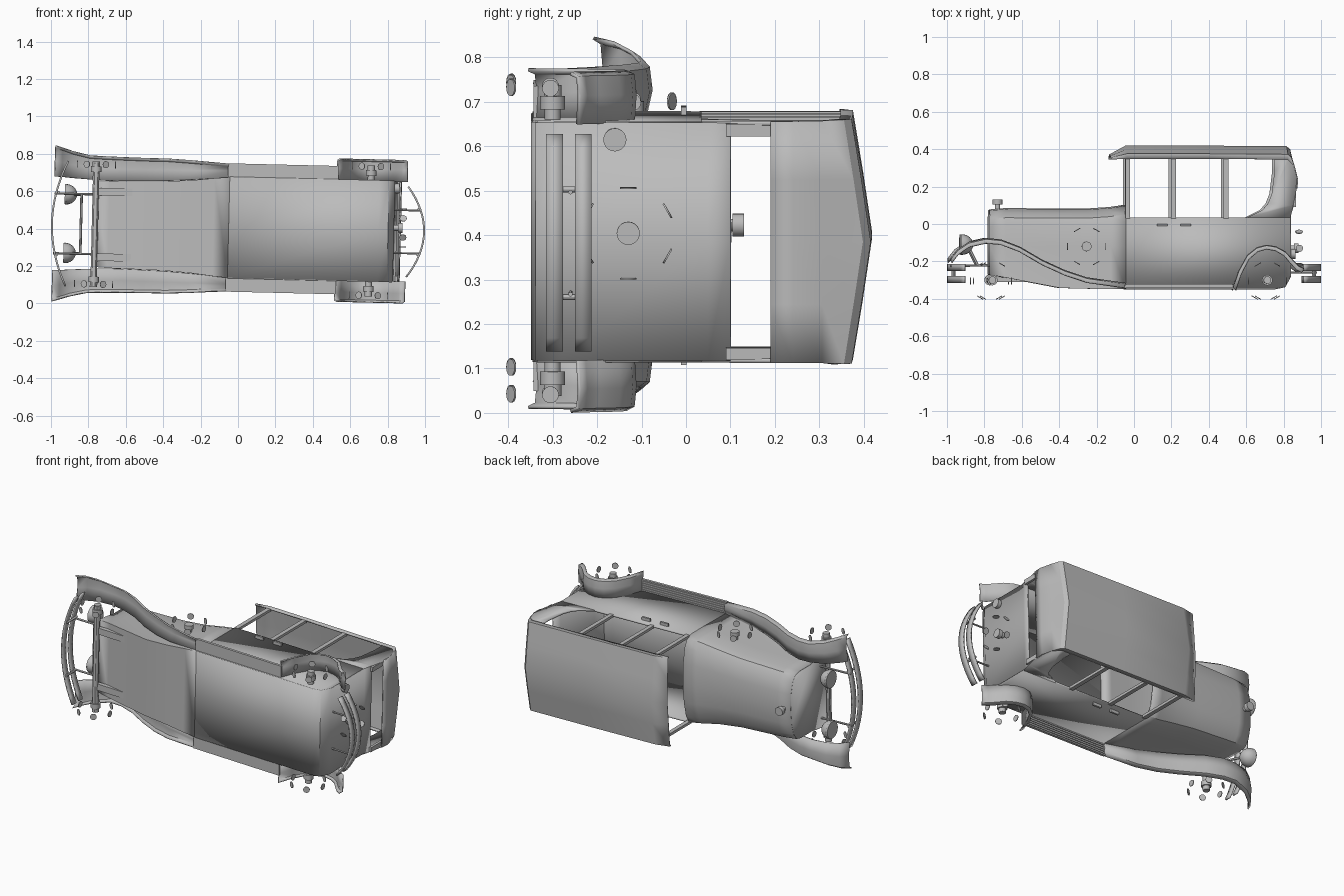
import bpy, bmesh, math
from mathutils import Vector, Matrix

cube = bpy.data.objects.get("Cube")
if cube:
    bpy.data.objects.remove(cube, do_unlink=True)

grey = bpy.data.materials.new("plain_grey")
grey.use_nodes = True
grey.diffuse_color = (0.5, 0.5, 0.5, 1)
grey.node_tree.nodes["Principled BSDF"].inputs["Base Color"].default_value = (0.5, 0.5, 0.5, 1)

# The car lies on its side: x is length (front at -x), y is car-up, z is width.
POSE = Matrix.Translation((0, 0, 0.405)) @ Matrix.Rotation(0.024, 4, 'Y')
SIDES = (("left", 1), ("right", -1))


def finish(name, bm, thick=0, angle=30):
    bmesh.ops.remove_doubles(bm, verts=bm.verts, dist=1e-5)
    bmesh.ops.recalc_face_normals(bm, faces=bm.faces)
    me = bpy.data.meshes.new(name)
    bm.to_mesh(me)
    bm.free()
    me.materials.append(grey)
    ob = bpy.data.objects.new(name, me)
    bpy.context.collection.objects.link(ob)
    ob.matrix_world = POSE
    if thick:
        mod = ob.modifiers.new("thickness", 'SOLIDIFY')
        mod.thickness = thick
        mod.offset = 0
    bpy.ops.object.select_all(action='DESELECT')
    ob.select_set(True)
    bpy.context.view_layer.objects.active = ob
    bpy.ops.object.shade_smooth_by_angle(angle=math.radians(angle))
    return ob


def grid(name, rows, thick=0.008, cap_first=False):
    bm = bmesh.new()
    vs = [[bm.verts.new(p) for p in row] for row in rows]
    for a, b in zip(vs, vs[1:]):
        for i in range(len(a) - 1):
            bm.faces.new((a[i], a[i + 1], b[i + 1], b[i]))
    if cap_first:
        bm.faces.new(vs[0])
    return finish(name, bm, thick)


def plate(name, outline, z, thick=0.01):
    bm = bmesh.new()
    bm.faces.new([bm.verts.new((x, y, z)) for x, y in outline])
    return finish(name, bm, thick)


def box(name, lo, hi):
    lo, hi = Vector(lo), Vector(hi)
    bm = bmesh.new()
    bmesh.ops.create_cube(bm, size=1, matrix=Matrix.Translation((lo + hi) / 2)
                          @ Matrix.Diagonal((*(hi - lo), 1)))
    return finish(name, bm)


def lathe(name, profile, origin, axis, n=20):
    """Turn (radius, distance) pairs around an axis."""
    q = Vector(axis).to_track_quat('Z', 'Y')
    bm = bmesh.new()
    rings = [[bm.verts.new(Vector(origin) + q @ Vector((
        r * math.cos(math.tau * i / n), r * math.sin(math.tau * i / n), t)))
        for i in range(n)] for r, t in profile]
    for a, b in zip(rings, rings[1:]):
        for i in range(n):
            bm.faces.new((a[i], a[i - 1], b[i - 1], b[i]))
    return finish(name, bm)


def rod(name, a, b, r):
    d = Vector(b) - Vector(a)
    lathe(name, [(0, 0), (r, 0), (r, d.length), (0, d.length)], a, d, 12)


def rim_discs(name, centre, u, v):
    """Six small radial discs standing round a hub."""
    for k in range(6):
        a = k * math.pi / 3
        d = Vector(u) * math.cos(a) + Vector(v) * math.sin(a)
        lathe(f"{name}_disc_{k + 1}", [(0, -0.002), (0.019, -0.002), (0.019, 0.002), (0, 0.002)],
              Vector(centre) + d * 0.102, d, 14)


# Bonnet and front underbody: x, half width, base half width, crown height, floor height
rows = []
for x, w, wb, top, floor in ((-0.775, 0.205, 0.225, 0.075, -0.27), (-0.69, 0.21, 0.23, 0.082, -0.285),
                             (-0.4, 0.222, 0.236, 0.08, -0.34), (-0.25, 0.24, 0.246, 0.08, -0.344),
                             (-0.13, 0.262, 0.26, 0.088, -0.345), (-0.05, 0.27, 0.267, 0.1, -0.345)):
    half = [(0, top), (0.45 * w, top - 0.006), (0.78 * w, top - 0.024), (0.95 * w, top - 0.05),
            (w, top - 0.09), (w, -0.12), (wb, floor)]
    ring = [(x, y, s) for s, y in half] + [(x, y, -s) for s, y in reversed(half[1:])]
    rows.append(ring + [ring[0]])
for r in rows:
    r.pop()
rows = [r + [r[0]] for r in rows]
grid("bonnet", rows, 0.006)
plate_bm = bmesh.new()
plate_bm.faces.new([plate_bm.verts.new(p) for p in rows[0][:-1]])
finish("radiator", plate_bm, 0.006)
lathe("radiator_cap", [(0, 0), (0.014, 0), (0.014, 0.03), (0.026, 0.03), (0.026, 0.055), (0, 0.055)],
      (-0.73, 0.075, 0), (0, 1, 0))

# Floor and lower rear panel
grid("floor_and_tail", [[(x, y, s) for s in (-0.268, 0, 0.268)] for x, y in (
    (-0.05, -0.345), (0.75, -0.345), (0.8, -0.335), (0.83, -0.28), (0.83, 0.05), (0.845, 0.1))])

# Roof with visor and upper rear panel
SECT = ((-0.272, 0.345), (-0.272, 0.37), (-0.14, 0.391), (0, 0.412),
        (0.14, 0.391), (0.272, 0.37), (0.272, 0.345))
roof = [[(-0.13, 0.345 + 0.35 * (y - 0.345), s) for s, y in SECT]]
roof += [[(x, y + dy, s) for s, y in SECT] for x, dy in ((-0.045, 0.003), (0.4, 0.003), (0.815, 0))]
roof.append([(0.832, y - 0.016, s) for s, y in SECT])
roof += [[(x, y, s) for s, _ in SECT] for x, y in ((0.85, 0.305), (0.867, 0.24), (0.864, 0.19))]
grid("roof", roof)

# Body sides with open windows
LOWER = [(-0.05, 0.035), (0.83, 0.035), (0.83, -0.28), (0.8, -0.335), (0.75, -0.345), (-0.05, -0.345)]
QUARTER = [(0.745, 0.36), (0.745, 0.28), (0.73, 0.16), (0.71, 0.11), (0.68, 0.075), (0.6, 0.035),
           (0.83, 0.035), (0.845, 0.1), (0.864, 0.19), (0.867, 0.24), (0.85, 0.305), (0.825, 0.36)]
FENDER = ((-0.985, -0.19, 0.25, 0.415), (-0.95, -0.145, 0.25, 0.405), (-0.89, -0.105, 0.245, 0.385),
          (-0.8, -0.085, 0.24, 0.365), (-0.72, -0.092, 0.235, 0.362), (-0.62, -0.13, 0.235, 0.36),
          (-0.5, -0.2, 0.238, 0.358), (-0.38, -0.255, 0.242, 0.358), (-0.26, -0.295, 0.25, 0.352),
          (-0.05, -0.325, 0.268, 0.338))
ARCH = ((0.525, -0.335), (0.555, -0.25), (0.6, -0.168), (0.65, -0.128), (0.7, -0.115), (0.75, -0.123),
        (0.8, -0.15), (0.84, -0.195), (0.87, -0.225), (0.9, -0.24))
for side, m in SIDES:
    plate(side + "_lower_side", LOWER, m * 0.267)
    plate(side + "_rear_quarter", QUARTER, m * 0.267)
    for i, x in enumerate((-0.04, 0.205, 0.485)):
        box(f"{side}_pillar_{i + 1}", (x - 0.013, 0.03, m * 0.265 - 0.008), (x + 0.013, 0.355, m * 0.265 + 0.008))
    box(side + "_rear_window_post", (0.845, 0.09, m * 0.252 - 0.014), (0.86, 0.2, m * 0.252 + 0.014))
    for i, x in enumerate((0.145, 0.27)):
        box(f"{side}_door_handle_{i + 1}", (x - 0.028, -0.011, m * 0.28 - 0.01), (x + 0.028, 0.001, m * 0.28 + 0.01))

    # Wings and running boards
    grid(side + "_front_fender", [[(x, y - 0.008, m * a), (x, y + 0.006, m * (a + b) / 2),
                                   (x, y, m * (b - 0.012)), (x, y - 0.018, m * b)] for x, y, a, b in FENDER])
    grid(side + "_rear_fender", [[(x, y - 0.004, m * 0.266), (x, y, m * 0.33), (x, y - 0.004, m * 0.372),
                                  (x + (0.7 - x) * 0.06, y - 0.02, m * 0.38)] for x, y in ARCH])
    box(side + "_running_board", (-0.06, -0.343, m * 0.305 - 0.038), (0.53, -0.327, m * 0.305 + 0.038))
    for i in range(5):
        s = m * (0.28 + 0.013 * i)
        box(f"{side}_board_rib_{i + 1}", (-0.05, -0.328, s - 0.003), (0.52, -0.322, s + 0.003))

    # Hubs and rim discs
    hub = [(0, 0.25), (0.018, 0.25), (0.018, 0.295), (0.028, 0.295), (0.028, 0.325),
           (0.02, 0.325), (0.02, 0.35), (0, 0.35)]
    lathe(side + "_rear_hub", hub, (0.705, -0.3, 0), (0, 0, m))
    lathe(side + "_front_hub", [(r, t - 0.015) for r, t in hub], (-0.765, -0.3, 0), (0, 0, m))
    rim_discs(side + "_rear_wheel", (0.705, -0.305, m * 0.345), (1, 0, 0), (0, 1, 0))
    rim_discs(side + "_front_wheel", (-0.765, -0.305, m * 0.32), (1, 0, 0), (0, 1, 0))

    # Headlamps, springs and bumper brackets
    dome = [(0, 0), (0.052, 0), (0.055, 0.006)] + [
        (0.055 * math.cos(a * math.pi / 12), 0.006 + 0.06 * math.sin(a * math.pi / 12)) for a in range(1, 7)]
    lathe(side + "_headlamp", dome, (-0.93, -0.11, m * 0.157), (1, 0, 0))
    rod(side + "_lamp_stalk", (-0.89, -0.12, m * 0.157), (-0.84, -0.22, m * 0.157), 0.007)
    box(side + "_spring", (-0.77, -0.31, m * 0.175 - 0.02), (-0.56, -0.285, m * 0.175 + 0.02))
    rod(side + "_front_bracket", (-0.985, -0.225, m * 0.16), (-0.77, -0.22, m * 0.16), 0.006)
    rod(side + "_rear_bracket", (0.82, -0.26, m * 0.115), (0.975, -0.26, m * 0.115), 0.005)

rod("front_axle", (-0.765, -0.305, -0.33), (-0.765, -0.305, 0.33), 0.017)
rod("front_cross_bar", (-0.84, -0.22, -0.16), (-0.84, -0.22, 0.16), 0.007)

# Spare wheels on the left side and on the tail
spare = [(0, 0), (0.016, 0), (0.016, 0.025), (0.026, 0.025), (0.026, 0.05), (0, 0.05)]
lathe("side_spare_hub", spare, (-0.26, -0.12, 0.24), (0, 0, 1))
rim_discs("side_spare", (-0.26, -0.12, 0.29), (1, 0, 0), (0, 1, 0))
lathe("rear_spare_hub", spare, (0.83, -0.13, 0.02), (1, 0, 0))
rim_discs("rear_spare", (0.882, -0.13, 0.02), (0, 0, 1), (0, 1, 0))
lathe("tail_lamp", [(0, 0), (0.02, 0), (0.026, 0.01), (0.026, 0.03), (0, 0.03)],
      (0.828, -0.16, 0.23), (1, 0, 0))

# Twin-bar bumpers
for name, d, half, bow in (("front", -1, 0.335, 0.08), ("rear", 1, 0.242, 0.09)):
    for bar, y0, y1 in (("upper", -0.25, -0.213), ("lower", -0.315, -0.277)):
        ss = [half * (i / 8 - 1) for i in range(17)]
        grid(f"{name}_bumper_{bar}_bar",
             [[(d * (0.995 - bow * (s / half) ** 2), y, s) for y in (y0, y1)] for s in ss], 0.01)
    for m in (-1, 1):
        s = m * half * 0.5
        x = d * (0.985 - bow * 0.25)
        rod(f"{name}_bumper_clamp", (x, -0.31, s), (x, -0.215, s), 0.007)
